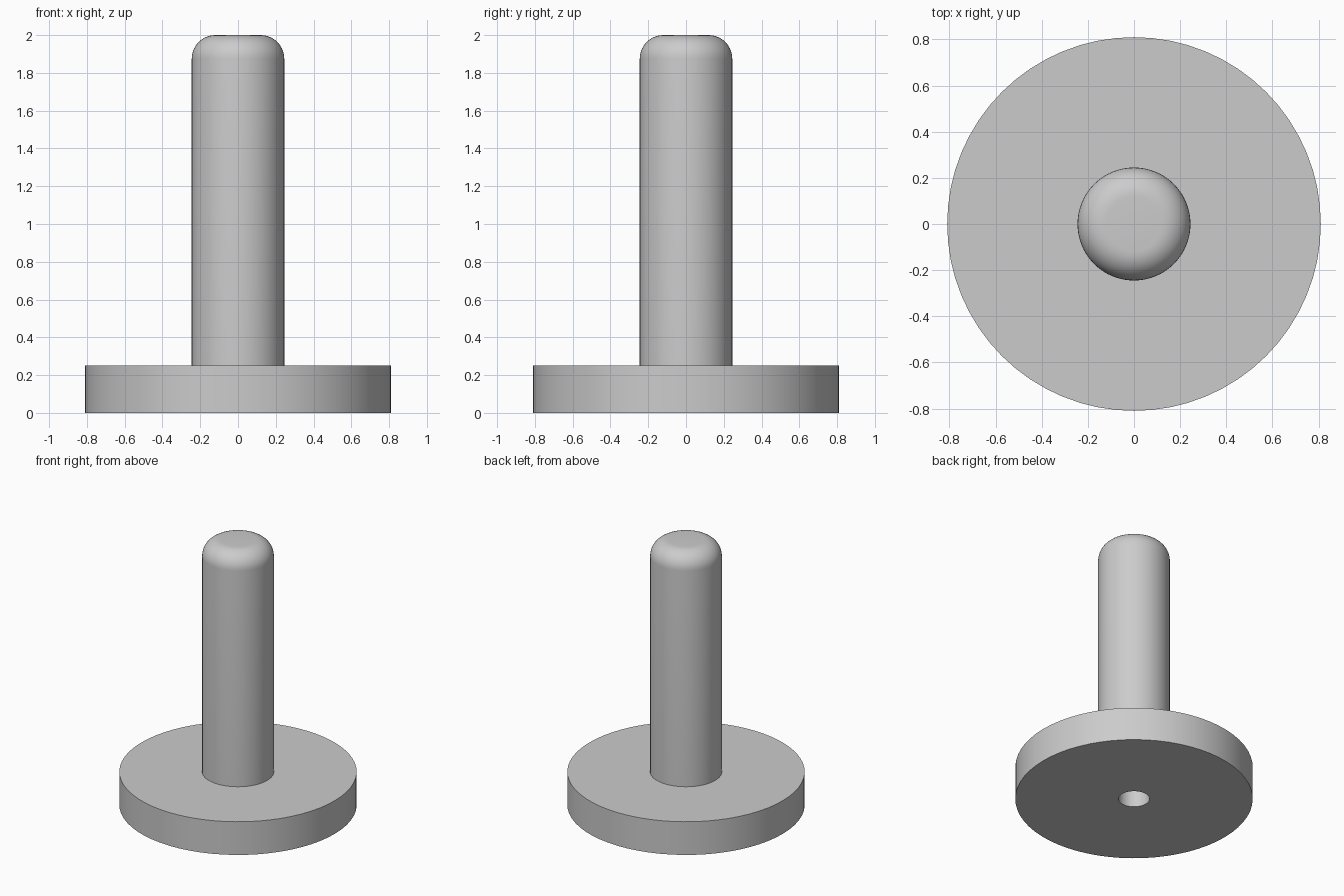
import bpy, bmesh, math

cube = bpy.data.objects.get("Cube")
if cube:
    bpy.data.objects.remove(cube, do_unlink=True)

SEGMENTS = 64
BASE_RADIUS, BASE_TOP = 0.81, 0.25
PIN_RADIUS, HEIGHT, FILLET = 0.245, 2.0, 0.125
HOLE_RADIUS, HOLE_DEPTH = 0.106, 1.0

# Single grey material
grey = bpy.data.materials.new("plain_grey")
grey.use_nodes = True
colour = (0.6, 0.6, 0.6, 1)
grey.diffuse_color = colour
grey.node_tree.nodes["Principled BSDF"].inputs["Base Color"].default_value = colour


def lathe(name, profile):
    """Spin a (radius, height) profile around z."""
    bm = bmesh.new()
    verts = [bm.verts.new((r, 0, z)) for r, z in profile]
    edges = [bm.edges.new(pair) for pair in zip(verts, verts[1:])]
    bmesh.ops.spin(bm, geom=verts + edges, cent=(0, 0, 0), axis=(0, 0, 1),
                   angle=math.tau, steps=SEGMENTS, use_duplicate=False)
    bmesh.ops.remove_doubles(bm, verts=bm.verts, dist=0.0001)
    bmesh.ops.recalc_face_normals(bm, faces=bm.faces)
    mesh = bpy.data.meshes.new(name)
    bm.to_mesh(mesh)
    bm.free()
    mesh.materials.append(grey)
    obj = bpy.data.objects.new(name, mesh)
    bpy.context.collection.objects.link(obj)
    bpy.ops.object.select_all(action="DESELECT")
    obj.select_set(True)
    bpy.context.view_layer.objects.active = obj
    bpy.ops.object.shade_smooth_by_angle(angle=math.radians(30))
    return obj


# Blind bore, round base and upright pin form one closed profile
bore = [(0, HOLE_DEPTH), (HOLE_RADIUS, HOLE_DEPTH), (HOLE_RADIUS, 0)]
base = [(BASE_RADIUS, 0), (BASE_RADIUS, BASE_TOP), (PIN_RADIUS, BASE_TOP)]

# Rounded shoulder at the pin top
steps = 10
angles = [math.pi / 2 * i / steps for i in range(steps + 1)]
shoulder = [(PIN_RADIUS - FILLET + FILLET * math.cos(a),
             HEIGHT - FILLET + FILLET * math.sin(a)) for a in angles]

lathe("pin_on_round_base", bore + base + shoulder + [(0, HEIGHT)])
